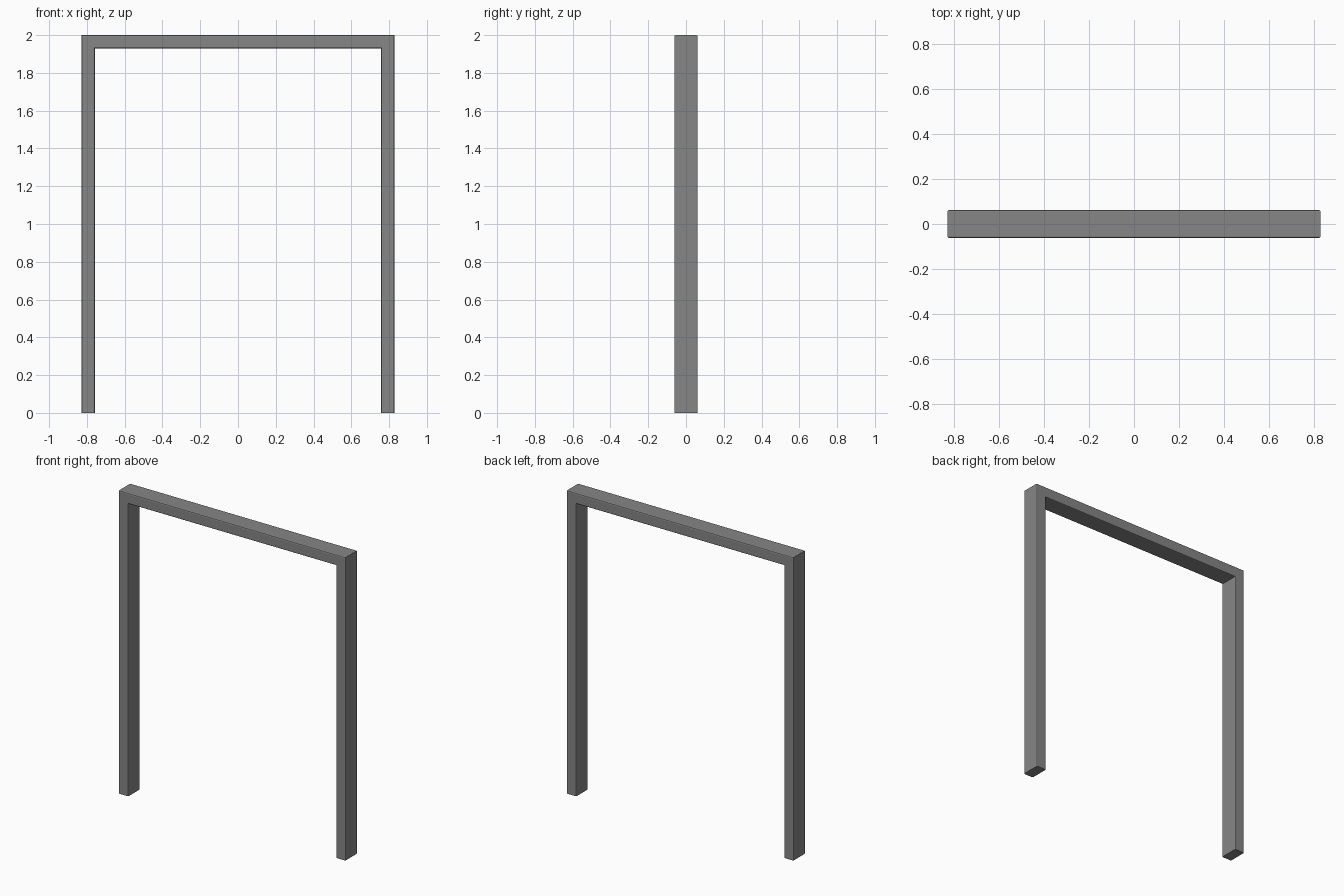
import bpy
import bmesh

cube = bpy.data.objects.get("Cube")
if cube:
    bpy.data.objects.remove(cube, do_unlink=True)

HALF_WIDTH, HEIGHT, HALF_DEPTH = 0.828, 2.0, 0.062
JAMB, BEVEL = 0.07, 0.007


def make_material(name, colour):
    mat = bpy.data.materials.new(name)
    mat.use_nodes = True
    mat.diffuse_color = colour
    mat.node_tree.nodes["Principled BSDF"].inputs["Base Color"].default_value = colour
    return mat


# Door frame outline: right half, then mirrored to the left
inner = HALF_WIDTH - JAMB
half = [(inner, HEIGHT - JAMB), (inner, 0), (HALF_WIDTH, 0), (HALF_WIDTH, HEIGHT)]
outline = half + [(-x, z) for x, z in reversed(half)]

# Extrude the outline through the depth of the frame
bm = bmesh.new()
front = bm.faces.new([bm.verts.new((x, -HALF_DEPTH, z)) for x, z in outline])
extruded = bmesh.ops.extrude_face_region(bm, geom=[front], use_keep_orig=True)
new_verts = [v for v in extruded["geom"] if isinstance(v, bmesh.types.BMVert)]
bmesh.ops.translate(bm, verts=new_verts, vec=(0, 2 * HALF_DEPTH, 0))
bmesh.ops.recalc_face_normals(bm, faces=bm.faces)

# Soften the front and back rims, leaving the feet square
rims = [e for e in bm.edges
        if abs(e.verts[0].co.y - e.verts[1].co.y) < 1e-5
        and max(v.co.z for v in e.verts) > 0.01]
bmesh.ops.bevel(bm, geom=rims, offset=BEVEL, offset_type='OFFSET',
                segments=2, profile=0.5, affect='EDGES')

mesh = bpy.data.meshes.new("door_frame")
bm.to_mesh(mesh)
bm.free()
mesh.materials.append(make_material("grey", (0.24, 0.24, 0.24, 1)))
frame = bpy.data.objects.new("door_frame", mesh)
bpy.context.collection.objects.link(frame)
